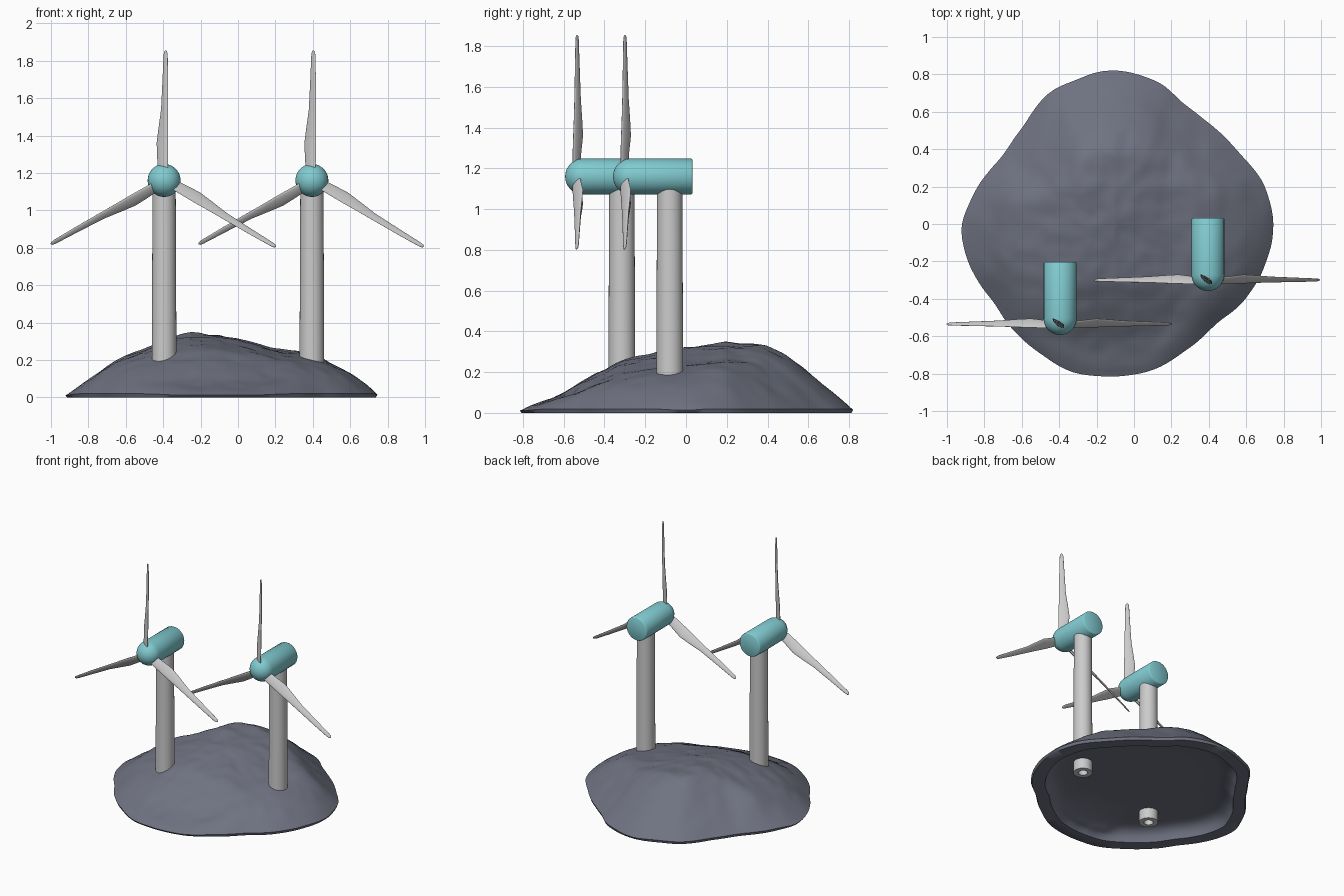
import bpy, bmesh, math
from mathutils import Vector, Matrix, noise

if "Cube" in bpy.data.objects:
    bpy.data.objects.remove(bpy.data.objects["Cube"])


def material(name, rgb):
    m = bpy.data.materials.new(name)
    m.diffuse_color = (*rgb, 1)
    m.use_nodes = True
    m.node_tree.nodes["Principled BSDF"].inputs["Base Color"].default_value = m.diffuse_color
    return m


TEAL = material("teal", (0.22, 0.60, 0.64))
SLATE = material("slate", (0.16, 0.17, 0.22))


def loft(name, rings, mat=None, close=False, angle=40):
    """Skin a list of equal-length point rings; cap or close the ends."""
    bm = bmesh.new()
    vs = [[bm.verts.new(p) for p in r] for r in rings]
    n = len(vs[0])
    pairs = list(zip(vs, vs[1:])) + ([(vs[-1], vs[0])] if close else [])
    for a, b in pairs:
        for i in range(n):
            j = (i + 1) % n
            bm.faces.new((a[i], a[j], b[j], b[i]))
    if not close:
        bm.faces.new(vs[0])
        bm.faces.new(vs[-1])
    bmesh.ops.recalc_face_normals(bm, faces=bm.faces)
    me = bpy.data.meshes.new(name)
    bm.to_mesh(me)
    bm.free()
    ob = bpy.data.objects.new(name, me)
    bpy.context.collection.objects.link(ob)
    if mat:
        me.materials.append(mat)
    bpy.ops.object.select_all(action='DESELECT')
    ob.select_set(True)
    bpy.context.view_layer.objects.active = ob
    bpy.ops.object.shade_smooth_by_angle(angle=math.radians(angle))
    return ob


def circle(n):
    return [(math.cos(2 * math.pi * i / n), math.sin(2 * math.pi * i / n)) for i in range(n)]


def interp(table, x):
    if x <= table[0][0]:
        return table[0][1]
    for (x0, y0), (x1, y1) in zip(table, table[1:]):
        if x <= x1:
            return y0 + (y1 - y0) * (x - x0) / (x1 - x0)
    return table[-1][1]


# ---- rocky mound: outline radii every 15 degrees, height from two silhouettes
CX = -0.09
RADII = [.835, .81, .76, .73, .735, .79, .82, .805, .78, .72, .72, .77,
         .83, .82, .785, .79, .81, .825, .815, .80, .767, .757, .795, .82]
SIL_X = [(-.92, .02), (-.8, .10), (-.7, .18), (-.6, .23), (-.45, .29), (-.33, .33), (-.25, .345),
         (-.1, .335), (0, .315), (.1, .285), (.2, .26), (.33, .245), (.45, .21), (.6, .145),
         (.7, .09), (.745, .03)]
SIL_Y = [(-.82, .015), (-.6, .10), (-.45, .19), (-.3, .26), (-.15, .30), (0, .325), (.2, .345),
         (.38, .34), (.5, .29), (.65, .19), (.75, .11), (.82, .03)]


def radius(a):
    f = a / (2 * math.pi) * 24
    i, u = int(f) % 24, f - int(f)
    p0, p1, p2, p3 = (RADII[(i + k) % 24] for k in (-1, 0, 1, 2))
    r = p1 + .5 * u * (p2 - p0 + u * (2 * p0 - 5 * p1 + 4 * p2 - p3 + u * (3 * (p1 - p2) + p3 - p0)))
    return r + .007 * noise.noise(Vector((5 * math.cos(a), 5 * math.sin(a), 1)))


def height(x, y, edge):
    dome = interp(SIL_X, x) * interp(SIL_Y, y) / .345
    rim = .02 + .85 * edge
    k = .04
    h = max(k - abs(dome - rim), 0) / k
    z = min(dome, rim) - h * h * k * .25
    rough = .012 * noise.noise(Vector((x * 5, y * 5, 3))) + .006 * noise.noise(Vector((x * 13, y * 13, 7)))
    return max(.012, z + rough * min(1, edge * 8))


def mound_ring(t, ceiling=None):
    pts = []
    for i in range(128):
        a = 2 * math.pi * i / 128
        r = radius(a)
        x, y = CX + t * r * math.cos(a), t * r * math.sin(a)
        z = height(x, y, (1 - t) * r)
        if ceiling is not None:
            z = max(0, min(ceiling, z - .025))
        pts.append((x, y, z))
    return pts


inside = [mound_ring(t, c) for t, c in
          ((.01, .09), (.4, .09), (.7, .09), (.78, .085), (.83, .065), (.86, .035), (.875, 0), (.99, 0))]
outside = [mound_ring(t) for t in [1, .985] + [.965 - .965 * k / 32 for k in range(32)] + [.008]]
loft("rocky_mound", inside + outside, SLATE, angle=60)

# ---- wind turbines
HUB_Z, R = 1.16, 0.088
# blade stations: height, leading edge x y, trailing edge x y, thickness
BLADE = [(.04, .020, -.020, -.032, .014, .020), (.12, .021, -.020, -.037, .020, .018),
         (.20, .022, -.018, -.040, .029, .017), (.28, .021, -.015, -.030, .025, .015),
         (.38, .021, -.012, -.016, .018, .014), (.55, .021, -.009, -.008, .012, .011),
         (.67, .019, -.007, -.003, .008, .009), (.688, .016, -.005, 0, .006, .007),
         (.695, .011, -.001, .005, .002, .003)]


def blade_rings(rot, origin):
    rings = []
    for z, lx, ly, tx, ty, th in BLADE:
        mid = Vector(((lx + tx) / 2, (ly + ty) / 2, z))
        half = Vector((lx - tx, ly - ty, 0)) / 2
        side = Vector((-half.y, half.x, 0)).normalized() * th / 2
        rings.append([origin + rot @ (mid + half * c + side * s) for c, s in circle(16)])
    return rings


def turbine(label, x, y):
    # hollow tower standing through the mound
    tower = [(.032, 1.10), (.032, .01), (.066, .01), (.066, .2), (.062, 1.10)]
    loft(label + "_tower", [[(x + r * c, y + r * s, z) for c, s in circle(48)] for r, z in tower], close=True)
    # nacelle with rounded nose
    nose = [(R * math.sin(a), -.19 - R * math.cos(a)) for a in
            [math.radians(3 + 87 * k / 12) for k in range(13)]]
    body = nose + [(R, .105), (R - .003, .110), (R - .008, .113)]
    loft(label + "_nacelle", [[(x + r * c, y + d, HUB_Z + r * s) for c, s in circle(48)] for r, d in body], TEAL)
    # three twisted blades
    for k in range(3):
        rot = Matrix.Rotation(math.radians(120 * k), 3, 'Y')
        loft(f"{label}_blade_{k + 1}", blade_rings(rot, Vector((x, y - .22, HUB_Z))), angle=60)


turbine("left_turbine", -.395, -.315)
turbine("right_turbine", .395, -.08)
